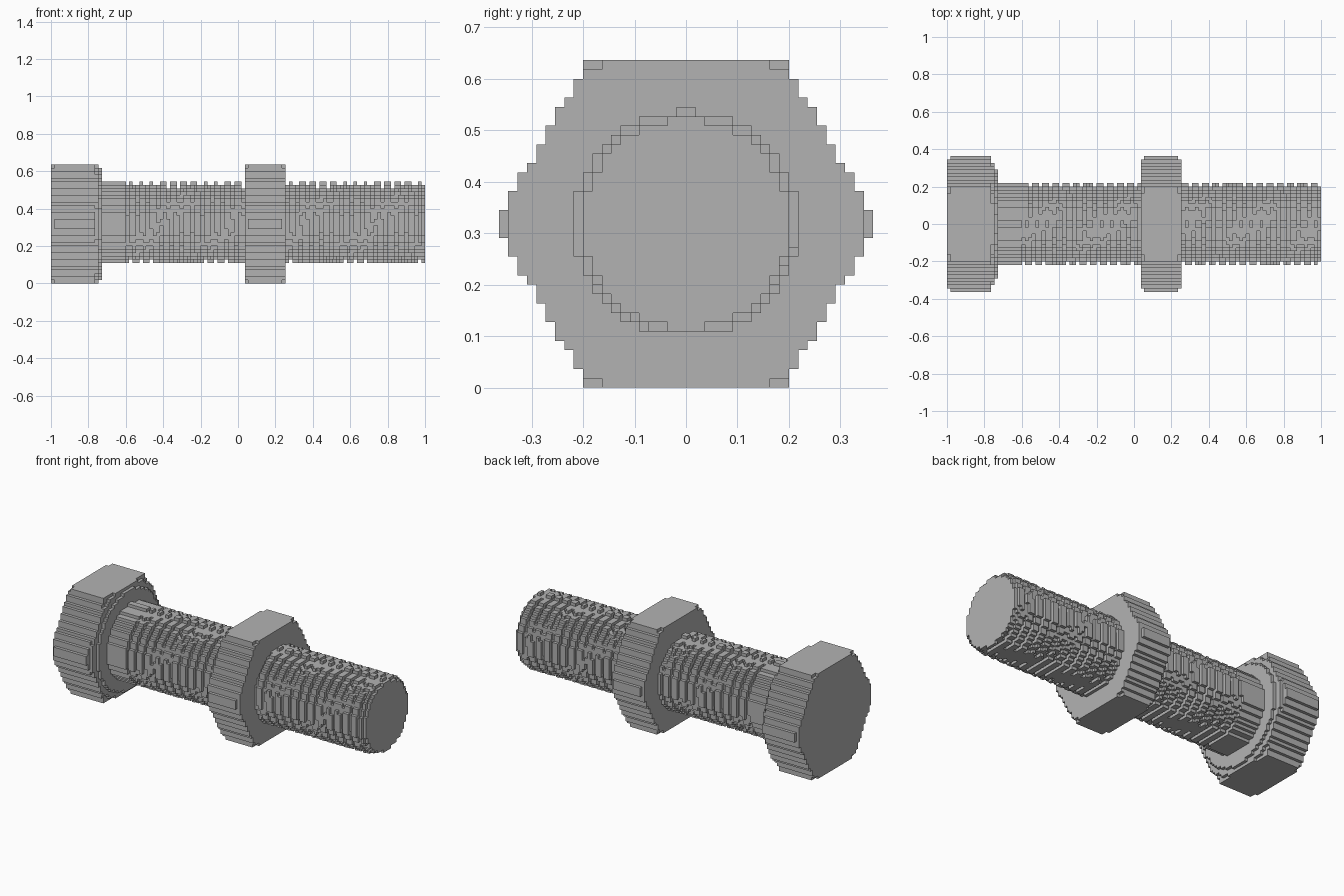
import bpy
import bmesh
import math
from mathutils import Vector

cube = bpy.data.objects.get("Cube")
if cube:
    bpy.data.objects.remove(cube, do_unlink=True)

# Sizes counted in blocks
BLOCK = 2 / 110
LENGTH = 110
MID_Z = 17.5
HEAD = (0, 15)
NUT = (57, 69)
THREAD_START = 22
PITCH = 3.15
ROOT3 = math.sqrt(3)

steel = bpy.data.materials.new("steel_grey")
steel.diffuse_color = (0.45, 0.45, 0.45, 1)
steel.use_nodes = True
steel.node_tree.nodes["Principled BSDF"].inputs["Base Color"].default_value = (0.45, 0.45, 0.45, 1)


def build_blocks(name, x_range, inside):
    """Make the stepped skin around every block whose centre is inside."""
    cells = {(i, j, k)
             for i in range(*x_range) for j in range(-21, 21) for k in range(-18, 19)
             if inside(i, j + 0.5, k)}
    bm = bmesh.new()
    corners = {}

    def corner(p):
        if p not in corners:
            x, y, z = p
            corners[p] = bm.verts.new(
                Vector((x - LENGTH / 2, y, z + MID_Z - 0.5)) * BLOCK)
        return corners[p]

    for cell in cells:
        for axis in range(3):
            for side in (0, 1):
                neighbour = list(cell)
                neighbour[axis] += 2 * side - 1
                if tuple(neighbour) in cells:
                    continue
                u, v = (axis + 1) % 3, (axis + 2) % 3
                ring = []
                for du, dv in ((0, 0), (1, 0), (1, 1), (0, 1)):
                    p = list(cell)
                    p[axis] += side
                    p[u] += du
                    p[v] += dv
                    ring.append(corner(tuple(p)))
                bm.faces.new(ring if side else ring[::-1])

    # Merge coplanar block sides into clean panels
    bmesh.ops.dissolve_limit(bm, angle_limit=0.01, verts=bm.verts[:], edges=bm.edges[:])
    mesh = bpy.data.meshes.new(name)
    bm.to_mesh(mesh)
    bm.free()
    mesh.materials.append(steel)
    obj = bpy.data.objects.new(name, mesh)
    bpy.context.collection.objects.link(obj)
    return obj


def in_hexagon(y, z):
    return abs(z) <= 17.2 and abs(y) + abs(z) / ROOT3 <= 20.46


# Hexagonal head with a chamfered outer end and a stepped washer face
def head_shape(i, y, z):
    limit = {0: 19.4, 13: 18.2, 14: 16.2}.get(i, 99)
    return in_hexagon(y, z) and math.hypot(y, z) <= limit


# Hexagonal nut with both ends lightly chamfered
def nut_shape(i, y, z):
    limit = 19.4 if i in (NUT[0], NUT[1] - 1) else 99
    return in_hexagon(y, z) and math.hypot(y, z) <= limit


# Round shank with a shallow helical groove and a chamfered tip
def shank_shape(i, y, z):
    z -= 0.06
    limit = 12.0
    if i == LENGTH - 1:
        limit = 11.2
    elif i >= THREAD_START:
        phase = ((i - 26) / PITCH - math.atan2(z, y) / math.tau + 0.25) % 1
        limit -= 1.3 * max(0, 1 - abs(phase - 0.5) / 0.25)
    return math.hypot(y, z) <= limit


build_blocks("bolt_head", HEAD, head_shape)
build_blocks("threaded_shank", (HEAD[1] - 1, LENGTH), shank_shape)
build_blocks("hex_nut", NUT, nut_shape)
